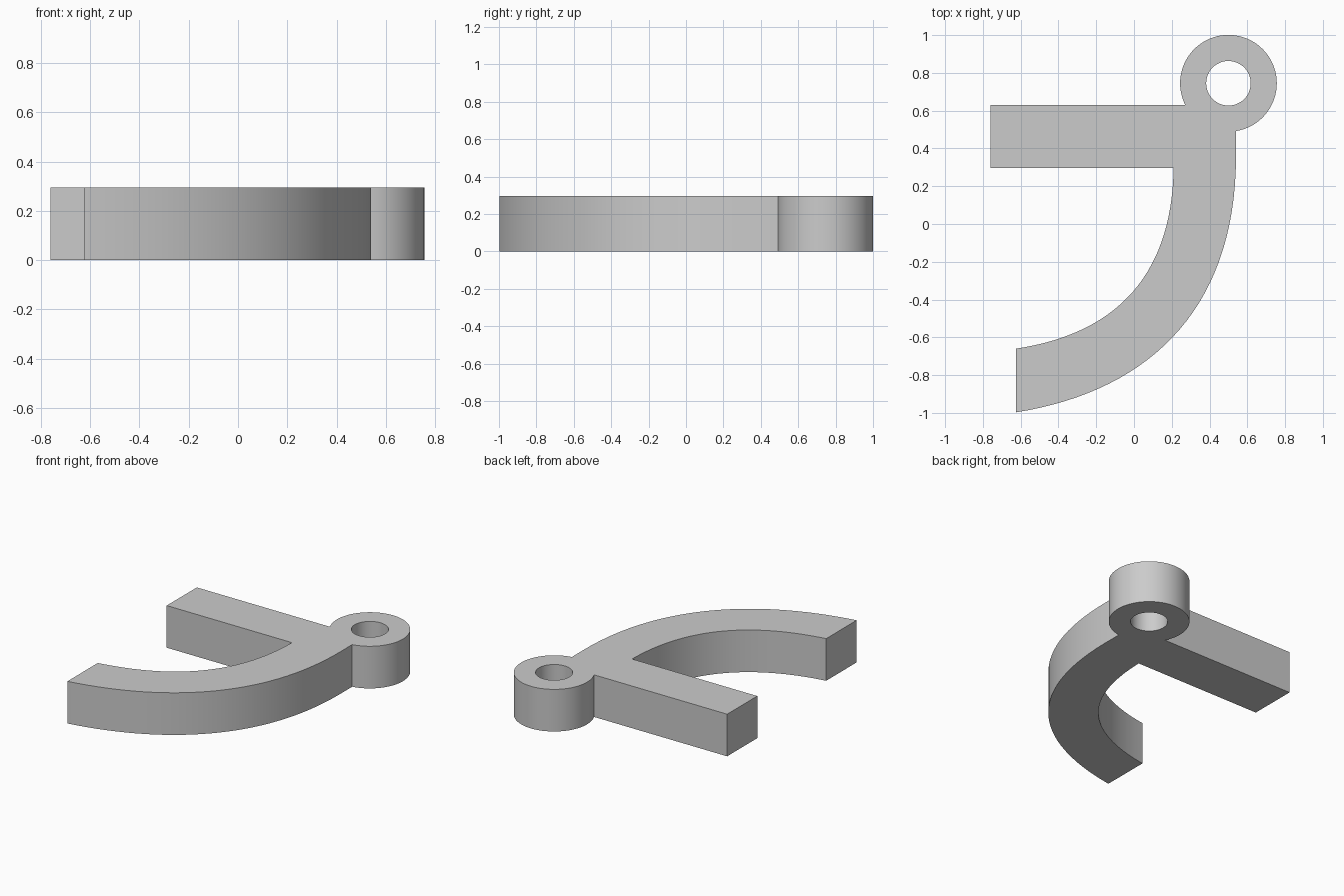
import bpy, bmesh
from math import cos, sin, atan2, pi, tau
from mathutils import Vector
from mathutils.geometry import interpolate_bezier

if "Cube" in bpy.data.objects:
    bpy.data.objects.remove(bpy.data.objects["Cube"])

HEIGHT = 0.295
CX, CY, R, HOLE_R = 0.5, 0.745, 0.256, 0.118


def bezier(a, b, c, d, n=32):
    return [(p.x, p.y) for p in interpolate_bezier(*(Vector((*q, 0)) for q in (a, b, c, d)), n)]


def arc(r, a0, a1, n):
    return [(CX + r * cos(a0 + (a1 - a0) * i / n), CY + r * sin(a0 + (a1 - a0) * i / n))
            for i in range(n + 1)]


# eyelet rim, running from the curved arm round to the straight arm
start = atan2(0.492 - CY, 0.54 - CX)
end = atan2(0.63 - CY, 0.271 - CX) + tau
outline = arc(R, start, end, 64)

# straight arm
outline += [(-0.76, 0.63), (-0.76, 0.297)]

# curved arm, inner edge out to the tip and outer edge back
outline += bezier((0.21, 0.297), (0.2, -0.28), (-0.10, -0.58), (-0.624, -0.66))
outline += bezier((0.54, 0.36), (0.54, -0.45), (0.08, -0.885), (-0.624, -0.997))[::-1]

hole = arc(HOLE_R, 0, tau, 48)[:-1]

# filled profile with eyelet hole, extruded
curve = bpy.data.curves.new("forked_bracket", 'CURVE')
curve.dimensions = '2D'
curve.fill_mode = 'BOTH'
curve.extrude = HEIGHT / 2
for pts in (outline, hole):
    s = curve.splines.new('POLY')
    s.points.add(len(pts) - 1)
    for p, (x, y) in zip(s.points, pts):
        p.co = (x, y, 0, 1)
    s.use_cyclic_u = True

obj = bpy.data.objects.new("forked_bracket", curve)
bpy.context.collection.objects.link(obj)
bpy.context.view_layer.objects.active = obj
obj.select_set(True)
bpy.ops.object.convert(target='MESH')
obj = bpy.context.object

# weld caps to walls and rest on the floor
bm = bmesh.new()
bm.from_mesh(obj.data)
bmesh.ops.remove_doubles(bm, verts=bm.verts, dist=0.0005)
bmesh.ops.translate(bm, verts=bm.verts, vec=(0, 0, HEIGHT / 2))
bmesh.ops.recalc_face_normals(bm, faces=bm.faces)
bm.to_mesh(obj.data)
bm.free()
bpy.ops.object.shade_smooth_by_angle(angle=pi / 6)
